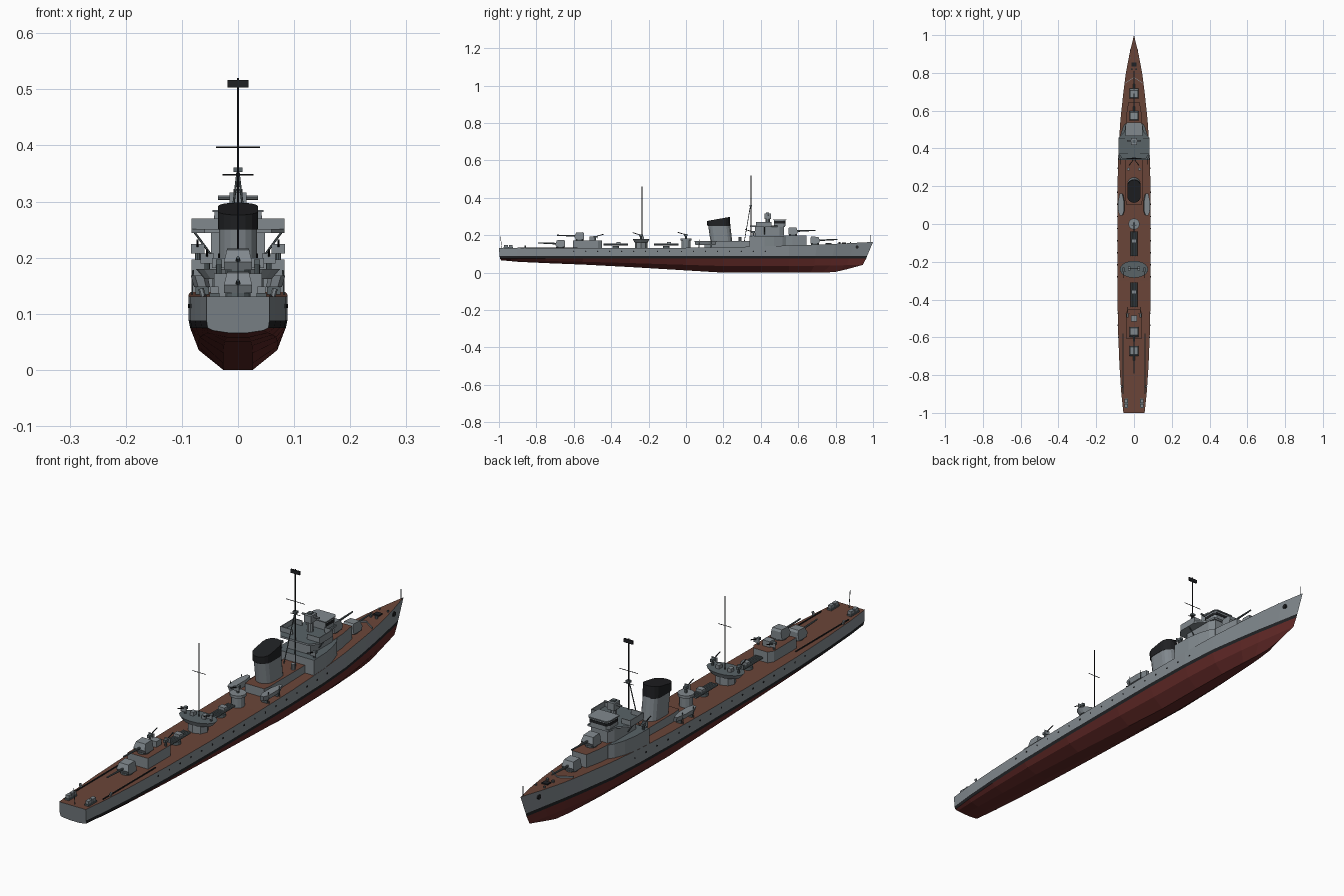
import bpy, bmesh, math
from mathutils import Vector

if "Cube" in bpy.data.objects:
    bpy.data.objects.remove(bpy.data.objects["Cube"])

def mat(name, r, g, b):
    m = bpy.data.materials.new(name)
    m.diffuse_color = (r, g, b, 1)
    m.use_nodes = True
    m.node_tree.nodes["Principled BSDF"].inputs["Base Color"].default_value = m.diffuse_color
    return m
GREY = mat("grey", .22, .25, .27)
DARK = mat("dark_grey", .10, .125, .135)
WOOD = mat("deck_brown", .145, .06, .04)
RED = mat("red", .12, .022, .02)
BLACK = mat("black", .014, .015, .017)

def finish(name, bm, *mats):
    bmesh.ops.recalc_face_normals(bm, faces=bm.faces)
    me = bpy.data.meshes.new(name)
    bm.to_mesh(me)
    bm.free()
    for m in mats:
        me.materials.append(m)
    ob = bpy.data.objects.new(name, me)
    bpy.context.collection.objects.link(ob)
    return ob

def prism(name, pts, z0, z1, m=GREY, top=None, scale=1.0, shift=0.0, ztop=None):
    """Extrude an outline in xy; the top may be scaled, shifted in y or tilted."""
    bm = bmesh.new()
    cy = sum(p[1] for p in pts) / len(pts)
    lo = [bm.verts.new((x, y, z0)) for x, y in pts]
    hi = [bm.verts.new((x * scale, cy + (y - cy) * scale + shift,
                        ztop(y) if ztop else z1)) for x, y in pts]
    n = len(pts)
    for i in range(n):
        j = (i + 1) % n
        bm.faces.new((lo[i], lo[j], hi[j], hi[i]))
    bm.faces.new(lo[::-1])
    bm.faces.new(hi).material_index = 1
    return finish(name, bm, m, top or m)

def half(pts):
    return pts + [(-x, y) for x, y in reversed(pts) if x > 1e-6]

def box(name, x, y, z, sx, sy, sz, m=GREY, top=None):
    a, b = sx / 2, sy / 2
    return prism(name, [(x - a, y - b), (x + a, y - b), (x + a, y + b), (x - a, y + b)],
                 z, z + sz, m, top)

def ring(rx, ry, n, x=0, y=0):
    return [(x + rx * math.cos(2 * math.pi * i / n), y + ry * math.sin(2 * math.pi * i / n))
            for i in range(n)]

def rod(name, a, b, r, m=GREY, n=6, r2=None):
    a, b = Vector(a), Vector(b)
    bm = bmesh.new()
    bmesh.ops.create_cone(bm, cap_ends=True, segments=n, radius1=r,
                          radius2=r if r2 is None else r2, depth=(b - a).length)
    q = (b - a).to_track_quat('Z', 'Y').to_matrix()
    for v in bm.verts:
        v.co = q @ v.co + (a + b) / 2
    return finish(name, bm, m)

# Hull stations: y, deck half width, keel height, deck height
ST = [(-1, .056, .066, .131), (-.9, .067, .058, .131), (-.75, .077, .051, .131),
      (-.55, .085, .043, .131), (-.3, .088, .030, .131), (0, .088, .012, .133),
      (.2, .0875, 0, .136), (.4, .082, 0, .140), (.55, .072, 0, .145), (.7, .056, 0, .150),
      (.8, .043, 0, .154), (.9, .024, 0, .159), (1, 0, 0, .164)]

def lerp_station(y, k):
    for a, b in zip(ST, ST[1:]):
        if y <= b[0]:
            return a[k] + (b[k] - a[k]) * (y - a[0]) / (b[0] - a[0])
    return ST[-1][k]
def deck(y): return lerp_station(y, 3)
def beam(y): return lerp_station(y, 1)

RAKE = [.14, .055, .037, .032, 0]
bm = bmesh.new()
rows = []
for y, w, k, d in ST:
    t = max(0, (y - .6) / .4)
    fine = 1 - .35 * t
    sec = [(w * .3 * fine, k), (w * .8 * fine, k + (.075 - k) * .47 + .006 * t),
           (w * .97 * fine, .075), (w * fine, .088), (w, d)]
    side = [(x, y - RAKE[i] * t + (.012 * (4 - i) / 4 if y == -1 else 0), z + (.018 * t**6 if i == 0 else 0))
            for i, (x, z) in enumerate(sec)]
    rows.append([bm.verts.new(p) for p in side] +
                [bm.verts.new((-x, yy, z)) for x, yy, z in reversed(side)])
idx = [1, 1, 2, 0, 3, 0, 2, 1, 1, 1]
for r, s in zip(rows, rows[1:]):
    for i in range(10):
        j = (i + 1) % 10
        bm.faces.new((r[i], r[j], s[j], s[i])).material_index = idx[i]
bm.faces.new(rows[0])
bmesh.ops.remove_doubles(bm, verts=bm.verts, dist=1e-5)
finish("hull", bm, GREY, RED, BLACK, WOOD)

# Portholes, anchors, deck rails and stern racks
for s in (-1, 1):
    for i in range(17):
        y = -.6 + i * .064
        rod("porthole", (s * (beam(y) - .004), y, .114), (s * (beam(y) + .0012), y, .114), .0035, BLACK, 8)
    rod("anchor", (s * .012, .915, .137), (s * .022, .915, .137), .009, BLACK, 8)
    box("mine_rail", s * .058, -.74, .131, .004, .32, .003, BLACK)
    box("depth_charge_rack", s * .042, -.95, .131, .018, .05, .006, DARK)
    for k in range(2):
        box("depth_charges", s * .042, -.962 + k * .025, .137, .014, .02, .012)
    rod("depth_charge_thrower", (s * .062, -.86, .131), (s * .066, -.86, .145), .005)

# Main gun: shield with chamfered profile and a long barrel
def main_gun(y, z, d):
    rod("gun_base", (0, y, z), (0, y, z + .006), .022, DARK, 12)
    prof = [(-.025, .006), (.02, .006), (.027, .02), (.018, .042), (-.02, .044), (-.025, .036)]
    bm = bmesh.new()
    A, B = ([bm.verts.new((s * (.025 if h < .03 else .02), y + d * a, z + h)) for a, h in prof]
            for s in (-1, 1))
    for i in range(6):
        j = (i + 1) % 6
        bm.faces.new((A[i], A[j], B[j], B[i]))
    bm.faces.new(A)
    bm.faces.new(B)
    finish("gun_shield", bm, GREY)
    rod("gun_barrel", (0, y + d * .02, z + .024), (0, y + d * .12, z + .028), .0045, DARK, 8, .0028)
main_gun(.69, .149, 1)
main_gun(.572, .198, 1)
main_gun(-.57, .172, -1)
main_gun(-.672, .131, -1)

# Light gun: pedestal, breech, shield and barrel
def light_gun(x, y, z, d=1):
    rod("light_gun_pedestal", (x, y, z), (x, y, z + .017), .005, DARK, 8)
    box("light_gun_breech", x, y, z + .015, .011, .018, .01, DARK)
    box("light_gun_shield", x, y + d * .01, z + .01, .024, .003, .017)
    rod("light_gun_barrel", (x, y, z + .02), (x, y + d * .045, z + .034), .002, BLACK)

# Aft deckhouse
prism("aft_deckhouse", half([(.043, -.605), (.043, -.47), (.03, -.45)]), .13, .172, GREY, WOOD)
box("aft_control_house", 0, -.5, .172, .03, .03, .022)
for s in (-1, 1):
    light_gun(s * .034, -.485, .172)

# Torpedo mounts
for y in (-.105, -.375):
    rod("torpedo_turntable", (0, y, .13), (0, y, .143), .018, DARK, 12)
    for i in range(4):
        x = (i - 1.5) * .0085
        rod("torpedo_tube", (x, y - .065, .15), (x, y + .065, .15), .0045, DARK, 8)
    box("torpedo_cab", 0, y + .015, .152, .026, .022, .012)

# Midship gun pedestal and oval platform house with mainmast
prism("midship_pedestal", ring(.024, .024, 12), .13, .175)
prism("midship_gun_deck", ring(.03, .03, 12), .172, .182)
light_gun(0, 0, .182, -1)
prism("platform_house", ring(.038, .034, 8, 0, -.24), .13, .172)
prism("oval_platform", ring(.06, .036, 20, 0, -.24), .162, .18, GREY, DARK, 1.25)
for s in (-1, 1):
    light_gun(s * .055, -.24, .18, -1)
    box("ready_locker", s * .025, -.235, .18, .015, .02, .014)
rod("mainmast", (0, -.235, .18), (0, -.235, .46), .0018, BLACK)
rod("mainmast_yard", (-.028, -.235, .348), (.028, -.235, .348), .0013, BLACK)

# Funnel house, boats and raked funnel with black cap
prism("funnel_house", half([(.04, .1), (.045, .13), (.045, .36)]), .13, .168, GREY, WOOD)
def capsule(w, y0, y1, n=8):
    return ([(w * math.cos(a), y1 - w + w * math.sin(a)) for a in (math.pi * i / n for i in range(n + 1))] +
            [(-w * math.cos(a), y0 + w - w * math.sin(a)) for a in (math.pi * i / n for i in range(n + 1))])
prism("funnel", capsule(.034, .132, .248), .16, 0, ztop=lambda y: .255 + (y - .132) * .2, shift=-.014)
prism("funnel_cap", capsule(.0355, .114, .237), .25, 0, BLACK,
      ztop=lambda y: .276 + (y - .114) * .18, shift=-.002)
for s in (-1, 1):
    prism("boat", [(s * .064 + a, y) for a, y in half([(.007, .05), (.014, .07), (.014, .12), (.006, .158)])],
          .148, .168, GREY, None, 1.08)
    for y in (.07, .135):
        box("boat_cradle", s * .064, y, .134, .024, .006, .016, DARK)
        rod("davit", (s * .082, y, .134), (s * .08, y, .178), .0015, DARK)
    rod("vent", (s * .03, .29, .168), (s * .03, .29, .19), .008, GREY, 10)

# Bridge: lower house, forward gun deckhouse, upper house, winged platform
prism("lower_bridge_house", half([(.083, .34), (.0805, .42), (.072, .47), (.058, .515), (.045, .535)]),
      .135, .197, GREY, DARK)
prism("forward_gun_house", half([(.045, .5), (.042, .57), (.03, .645)]), .14, .198, GREY, WOOD)
prism("upper_bridge_house", half([(.048, .37), (.048, .5), (.035, .525)]), .19, .246)
prism("bridge_platform", half([(.06, .343), (.083, .375), (.083, .455), (.05, .49), (.045, .53)]),
      .244, .251, GREY, DARK)
for s in (-1, 1):
    box("wing_bulwark_side", s * .0815, .415, .25, .003, .08, .02)
    box("wing_bulwark_front", s * .065, .455, .25, .035, .003, .02)
    box("wing_bulwark_aft", s * .057, .375, .25, .052, .003, .02)
    rod("wing_strut", (s * .048, .42, .205), (s * .078, .42, .246), .002, DARK)
    light_gun(s * .072, .36, .197, -1)
prism("wheelhouse", half([(.042, .47), (.042, .52), (.034, .532)]), .25, .282, GREY, GREY)
prism("wheelhouse_windows", half([(.0428, .472), (.0428, .5205), (.0345, .533)]), .264, .275, BLACK)
prism("wheelhouse_roof", half([(.045, .465), (.045, .524), (.036, .537)]), .281, .285)

# Gun director with rangefinder arms
rod("director_pedestal", (0, .437, .25), (0, .437, .292), .012, GREY, 10)
box("director", 0, .437, .288, .03, .036, .028)
rod("rangefinder", (-.036, .44, .307), (.036, .44, .307), .004, GREY, 8)
box("director_sight", 0, .437, .316, .016, .016, .006, DARK)

# Tripod foremast, yards and antenna
rod("foremast", (0, .347, .19), (0, .347, .52), .0025, BLACK)
for s in (-1, 1):
    rod("foremast_leg", (s * .024, .312, .168), (0, .345, .36), .002, DARK)
box("lookout", 0, .347, .353, .016, .014, .008, DARK)
for z, w in ((.397, .039), (.348, .02)):
    rod("foremast_yard", (-w, .347, z), (w, .347, z), .0013, BLACK)
box("antenna", 0, .347, .503, .038, .005, .014, BLACK)

# Foredeck fittings and flagstaffs
box("windlass_bed", 0, .845, .153, .024, .022, .008, BLACK)
for s in (-1, 1):
    rod("capstan", (s * .012, .82, .153), (s * .012, .82, .164), .005, DARK, 8)
    rod("bollard", (s * .018, .88, .155), (s * .018, .88, .165), .003, DARK)
prism("breakwater", [(-.045, .745), (0, .775), (.045, .745), (.045, .748), (0, .778), (-.045, .748)],
      .149, .159)
rod("bow_staff", (0, .985, .16), (0, .985, .2), .0012, DARK)
rod("stern_staff", (0, -.985, .13), (0, -.992, .195), .0012, DARK)
